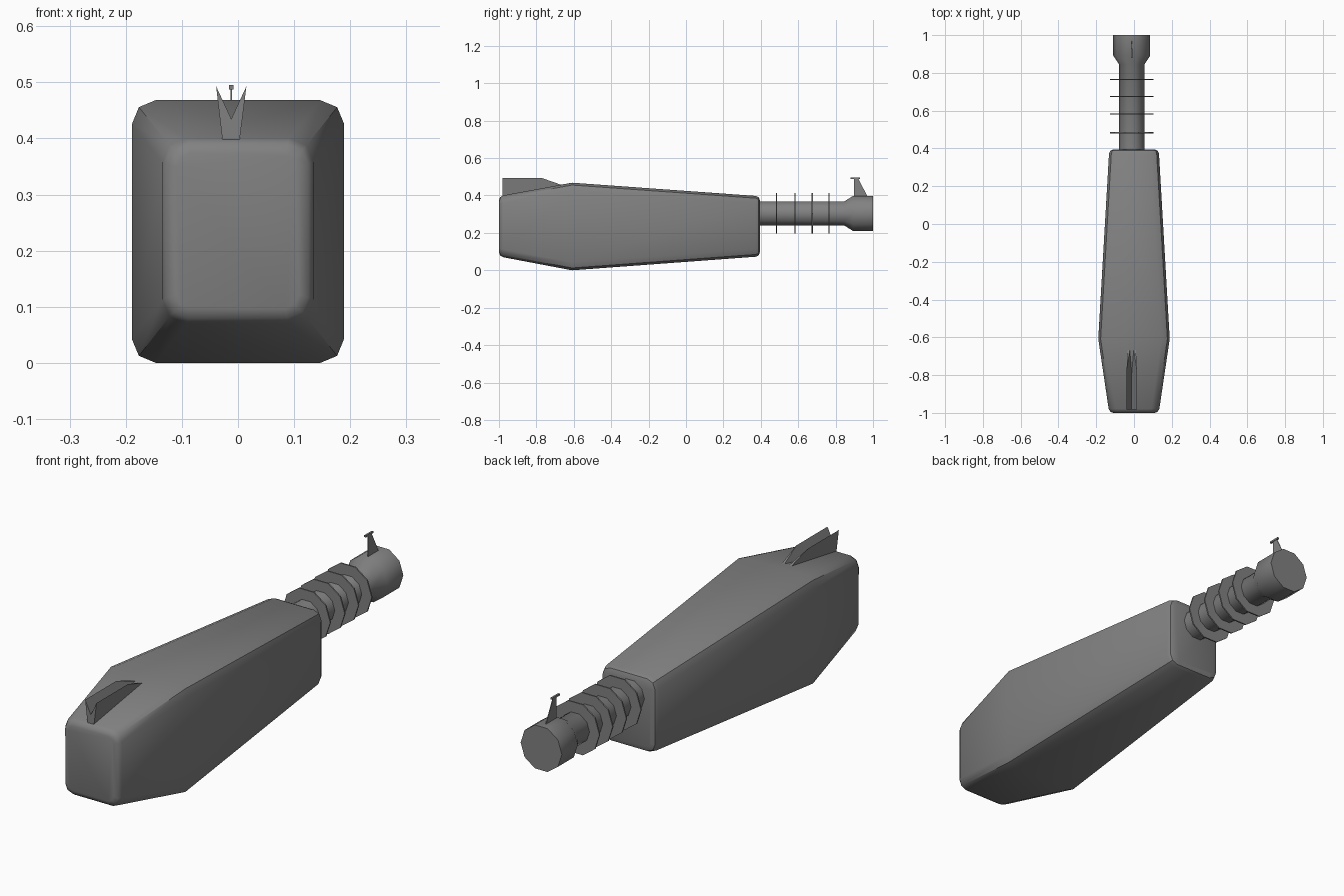
import bpy, bmesh, math

if "Cube" in bpy.data.objects:
    bpy.data.objects.remove(bpy.data.objects["Cube"])

CX, CZ = -0.012, 0.304   # barrel axis

metal = bpy.data.materials.new("dark_metal")
metal.diffuse_color = (0.22, 0.22, 0.22, 1)
metal.use_nodes = True
metal.node_tree.nodes["Principled BSDF"].inputs["Base Color"].default_value = metal.diffuse_color


def finish(bm, name, smooth=True):
    bmesh.ops.recalc_face_normals(bm, faces=bm.faces)
    me = bpy.data.meshes.new(name)
    bm.to_mesh(me)
    bm.free()
    me.materials.append(metal)
    ob = bpy.data.objects.new(name, me)
    bpy.context.collection.objects.link(ob)
    if smooth:
        bpy.ops.object.select_all(action='DESELECT')
        ob.select_set(True)
        bpy.context.view_layer.objects.active = ob
        bpy.ops.object.shade_smooth_by_angle(angle=math.radians(40))
    return ob


def loft(rings):
    """Skin equal-length closed rings and cap both ends."""
    bm = bmesh.new()
    vr = [[bm.verts.new(p) for p in r] for r in rings]
    n = len(vr[0])
    for a, b in zip(vr, vr[1:]):
        for i in range(n):
            j = (i + 1) % n
            bm.faces.new((a[i], a[j], b[j], b[i]))
    bm.faces.new(vr[0])
    bm.faces.new(vr[-1])
    bmesh.ops.recalc_face_normals(bm, faces=bm.faces)
    return bm


def barrel_ring(y, r, n=10):
    return [(CX + r * math.cos(2 * math.pi * i / n), y,
             CZ + r * math.sin(2 * math.pi * i / n)) for i in range(n)]


def rect(y, w, z0, z1):
    return [(-w, y, z0), (w, y, z0), (w, y, z1), (-w, y, z1)]


# Tapered body: round the long edges, then the end rims
bm = loft([rect(-1.0, 0.131, 0.076, 0.398), rect(-0.61, 0.189, 0.002, 0.47),
           rect(0.395, 0.131, 0.076, 0.398)])
span = lambda e: abs(e.verts[0].co.y - e.verts[1].co.y)
bmesh.ops.bevel(bm, geom=[e for e in bm.edges if span(e) > 0.1], offset=0.042,
                segments=2, profile=0.5, affect='EDGES')
bm.normal_update()
rims = [e for e in bm.edges if span(e) < 0.02
        and all(v.co.y < -0.95 or v.co.y > 0.35 for v in e.verts)]
bmesh.ops.bevel(bm, geom=rims, offset=0.022, segments=2, profile=0.5, affect='EDGES')
low = min(v.co.z for v in bm.verts)
bmesh.ops.translate(bm, verts=bm.verts, vec=(0, 0, -low))
finish(bm, "body")

# Barrel with flared muzzle
finish(loft([barrel_ring(0.37, 0.067), barrel_ring(0.845, 0.067),
             barrel_ring(0.892, 0.098), barrel_ring(1.0, 0.098)]), "barrel")

# Cooling rings
for k, y in enumerate((0.483, 0.582, 0.675, 0.765)):
    finish(loft([barrel_ring(y - 0.003, 0.114), barrel_ring(y + 0.003, 0.114)]),
           f"cooling_ring_{k + 1}", False)

# Rear notch sight: V profile with a sloping forward end
vee = [(-0.027, 0.39), (0.002, 0.39), (0.015, 0.493), (CX, 0.435), (-0.039, 0.493)]
finish(loft([[(x, -0.982, z) for x, z in vee],
             [(x, -0.77 + (0.493 - z) * 2.86, z) for x, z in vee]]),
       "rear_sight", False)

# Front sight blade and its small top plate
blade = [(0.897, 0.385), (0.975, 0.385), (0.922, 0.489), (0.897, 0.489)]
finish(loft([[(CX + s * 0.0015, y, z) for y, z in blade] for s in (-1, 1)]),
       "front_sight_blade", False)
plate = [(0.88, 0.487), (0.93, 0.487), (0.93, 0.495), (0.88, 0.495)]
finish(loft([[(CX + s * 0.004, y, z) for y, z in plate] for s in (-1, 1)]),
       "front_sight_plate", False)
